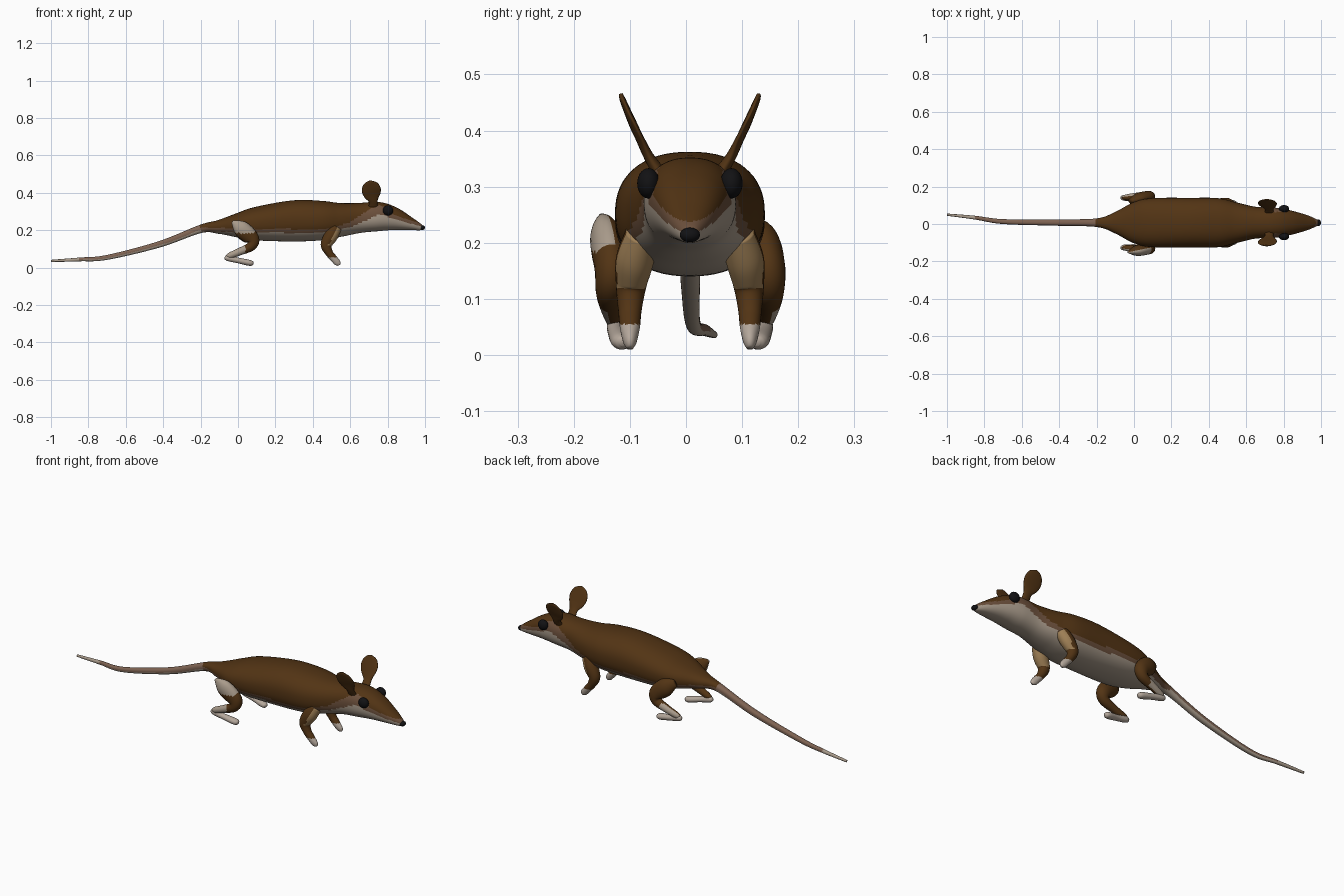
import bpy, bmesh, math
from mathutils import Vector

cube = bpy.data.objects.get("Cube")
if cube:
    bpy.data.objects.remove(cube, do_unlink=True)

MID = 0.007  # y of the body's mirror plane


def material(name, rgb):
    m = bpy.data.materials.new(name)
    m.use_nodes = True
    col = (*rgb, 1)
    m.diffuse_color = col
    bsdf = m.node_tree.nodes["Principled BSDF"]
    bsdf.inputs["Base Color"].default_value = col
    bsdf.inputs["Roughness"].default_value = 0.8
    return m


brown = material("brown fur", (0.085, 0.034, 0.007))
dull = material("dull brown fur", (0.15, 0.08, 0.045))
pale = material("pale belly", (0.40, 0.33, 0.26))
tan = material("tan fur", (0.34, 0.21, 0.09))
paw = material("pale paw", (0.46, 0.39, 0.33))
taupe = material("taupe tail", (0.21, 0.125, 0.085))
black = material("black", (0.006, 0.006, 0.007))


def catmull(a, b, c, d, t):
    return [0.5 * (2 * q + (r - p) * t + (2 * p - 5 * q + 4 * r - s) * t * t
                   + (3 * q - p - 3 * r + s) * t ** 3) for p, q, r, s in zip(a, b, c, d)]


def smooth_path(pts, steps):
    ext = [pts[0]] + pts + [pts[-1]]
    out = [catmull(*ext[i:i + 4], k / steps) for i in range(len(pts) - 1) for k in range(steps)]
    return out + [list(pts[-1])]


def lookup(table, x):
    for (x0, v0), (x1, v1) in zip(table, table[1:]):
        if x <= x1:
            return v0 + (v1 - v0) * max(0, x - x0) / (x1 - x0)
    return table[-1][1]


def signed_pow(v, e):
    return math.copysign(abs(v) ** e, v)


def loft(name, pts, mats, rule, steps=8, sides=24, power=2.0):
    """Skin a path of (x, y, z, side radius, other radius)."""
    path = smooth_path(pts, steps)
    pos = [Vector(p[:3]) for p in path]
    bm = bmesh.new()
    rings = []
    for i, p in enumerate(path):
        tangent = (pos[min(i + 1, len(pos) - 1)] - pos[max(i - 1, 0)]).normalized()
        up = tangent.cross(Vector((0, 1, 0))).normalized()
        side = up.cross(tangent)
        ring = []
        for k in range(sides):
            a = math.tau * k / sides
            u = signed_pow(math.cos(a), 2 / power) * max(p[3], 0.002)
            v = signed_pow(math.sin(a), 2 / power) * max(p[4], 0.002)
            ring.append(bm.verts.new(pos[i] + side * u + up * v))
        rings.append(ring)
    for r0, r1 in zip(rings, rings[1:]):
        for k in range(sides):
            j = (k + 1) % sides
            bm.faces.new((r0[k], r0[j], r1[j], r1[k]))
    bm.faces.new(rings[0])
    bm.faces.new(rings[-1])
    bmesh.ops.recalc_face_normals(bm, faces=bm.faces)
    bm.normal_update()
    for f in bm.faces:
        f.smooth = True
        f.material_index = mats.index(rule(f.calc_center_median(), f.normal))
    return finish(name, bm, mats)


def finish(name, bm, mats):
    me = bpy.data.meshes.new(name)
    bm.to_mesh(me)
    bm.free()
    for m in mats:
        me.materials.append(m)
    ob = bpy.data.objects.new(name, me)
    bpy.context.collection.objects.link(ob)
    return ob


def ball(name, loc, scale, mat):
    bm = bmesh.new()
    bmesh.ops.create_uvsphere(bm, u_segments=24, v_segments=14, radius=1)
    for v in bm.verts:
        v.co = Vector(loc) + Vector([c * s for c, s in zip(v.co, scale)])
    for f in bm.faces:
        f.smooth = True
    return finish(name, bm, [mat])


# Body, head and tail in one skin: x, y, z, half width, half height
spine = [
    (-1.0, 0.05, 0.036, 0.006, 0.006), (-0.85, 0.034, 0.044, 0.01, 0.01),
    (-0.7, 0.013, 0.055, 0.013, 0.013), (-0.42, 0.008, 0.125, 0.017, 0.017),
    (-0.2, MID, 0.207, 0.023, 0.022), (-0.1, MID, 0.218, 0.058, 0.038),
    (0.0, MID, 0.226, 0.11, 0.066), (0.1, MID, 0.235, 0.131, 0.09),
    (0.3, MID, 0.25, 0.133, 0.11), (0.45, MID, 0.252, 0.131, 0.105),
    (0.55, MID, 0.256, 0.108, 0.09), (0.65, MID, 0.266, 0.085, 0.08),
    (0.75, MID, 0.273, 0.081, 0.078), (0.83, MID, 0.262, 0.067, 0.063),
    (0.92, MID, 0.235, 0.042, 0.035), (0.975, MID, 0.216, 0.019, 0.017),
    (0.985, MID, 0.214, 0.009, 0.008),
]
belly_line = [(-0.2, 0.195), (0.1, 0.188), (0.45, 0.185), (0.6, 0.215), (0.68, 0.25),
              (0.75, 0.285), (0.82, 0.268), (0.9, 0.242), (1, 0.215)]
band_width = [(-0.2, 0.02), (0.55, 0.02), (0.7, 0.05), (0.78, 0.05), (0.83, 0.02), (1, 0.015)]


def body_colour(c, n):
    if c.x < -0.2:
        return pale if n.z < -0.2 or c.x < -0.85 else taupe
    line = lookup(belly_line, c.x)
    if c.z < line:
        return pale
    return dull if c.z < line + lookup(band_width, c.x) else brown


loft("body", spine, [brown, dull, pale, taupe], body_colour, 10, 64, 2.3)
ball("nose", (0.985, MID, 0.214), (0.015, 0.018, 0.013), black)

for s, label in ((1, "left"), (-1, "right")):
    def across(pts):
        return [(x, MID + s * d, z, a, b) for x, d, z, a, b in pts]

    # Eyes and thin leaning ears
    ball(label + "_eye", (0.802, MID + s * 0.074, 0.306), (0.028, 0.02, 0.027), black)
    loft(label + "_ear", across([
        (0.722, 0.055, 0.325, 0.012, 0.024), (0.722, 0.074, 0.355, 0.009, 0.024),
        (0.717, 0.089, 0.385, 0.007, 0.043), (0.713, 0.103, 0.415, 0.007, 0.051),
        (0.711, 0.115, 0.443, 0.006, 0.042), (0.71, 0.121, 0.458, 0.005, 0.025),
        (0.71, 0.123, 0.466, 0.003, 0.004)]), [brown], lambda c, n: brown)

    # Front leg: shoulder, elbow, wrist, paw
    def front_colour(c, n):
        if c.z < 0.055:
            return paw
        if c.z > 0.118 and (n.x > 0.3 or n.y * s < -0.3):
            return tan
        return brown

    loft(label + "_front_leg", across([
        (0.52, 0.085, 0.215, 0.03, 0.035), (0.497, 0.098, 0.17, 0.034, 0.037),
        (0.472, 0.105, 0.122, 0.027, 0.03), (0.487, 0.107, 0.08, 0.021, 0.021),
        (0.511, 0.107, 0.05, 0.018, 0.019), (0.533, 0.107, 0.024, 0.012, 0.017),
        (0.538, 0.107, 0.012, 0.006, 0.008)]), [brown, tan, paw], front_colour)

    # Hind leg: the right hip stands out from the flank
    def hind_colour(c, n):
        if s < 0 and c.z > 0.185 and c.x < 0.09 and n.y < 0.3:
            return pale
        if c.z < 0.115 and n.y * s > 0.3 and c.x < 0.04:
            return pale
        return brown

    if s > 0:
        hip = [(-0.02, 0.115, 0.225, 0.012, 0.02), (0.025, 0.128, 0.197, 0.031, 0.045)]
    else:
        hip = [(-0.03, 0.158, 0.246, 0.005, 0.008), (0.015, 0.15, 0.21, 0.028, 0.043)]
    loft(label + "_hind_leg", across(hip + [
        (0.073, 0.139, 0.155, 0.031, 0.04), (0.07, 0.142, 0.115, 0.026, 0.026),
        (0.01, 0.14, 0.086, 0.02, 0.02), (-0.045, 0.135, 0.064, 0.015, 0.016),
        (-0.06, 0.133, 0.056, 0.008, 0.008)]), [brown, pale], hind_colour)
    loft(label + "_hind_foot", across([
        (-0.07, 0.133, 0.058, 0.007, 0.008), (-0.055, 0.133, 0.052, 0.015, 0.016),
        (0.0, 0.13, 0.039, 0.016, 0.015), (0.055, 0.123, 0.027, 0.019, 0.016),
        (0.075, 0.12, 0.023, 0.015, 0.013), (0.082, 0.119, 0.021, 0.006, 0.006)]),
        [paw], lambda c, n: paw)
